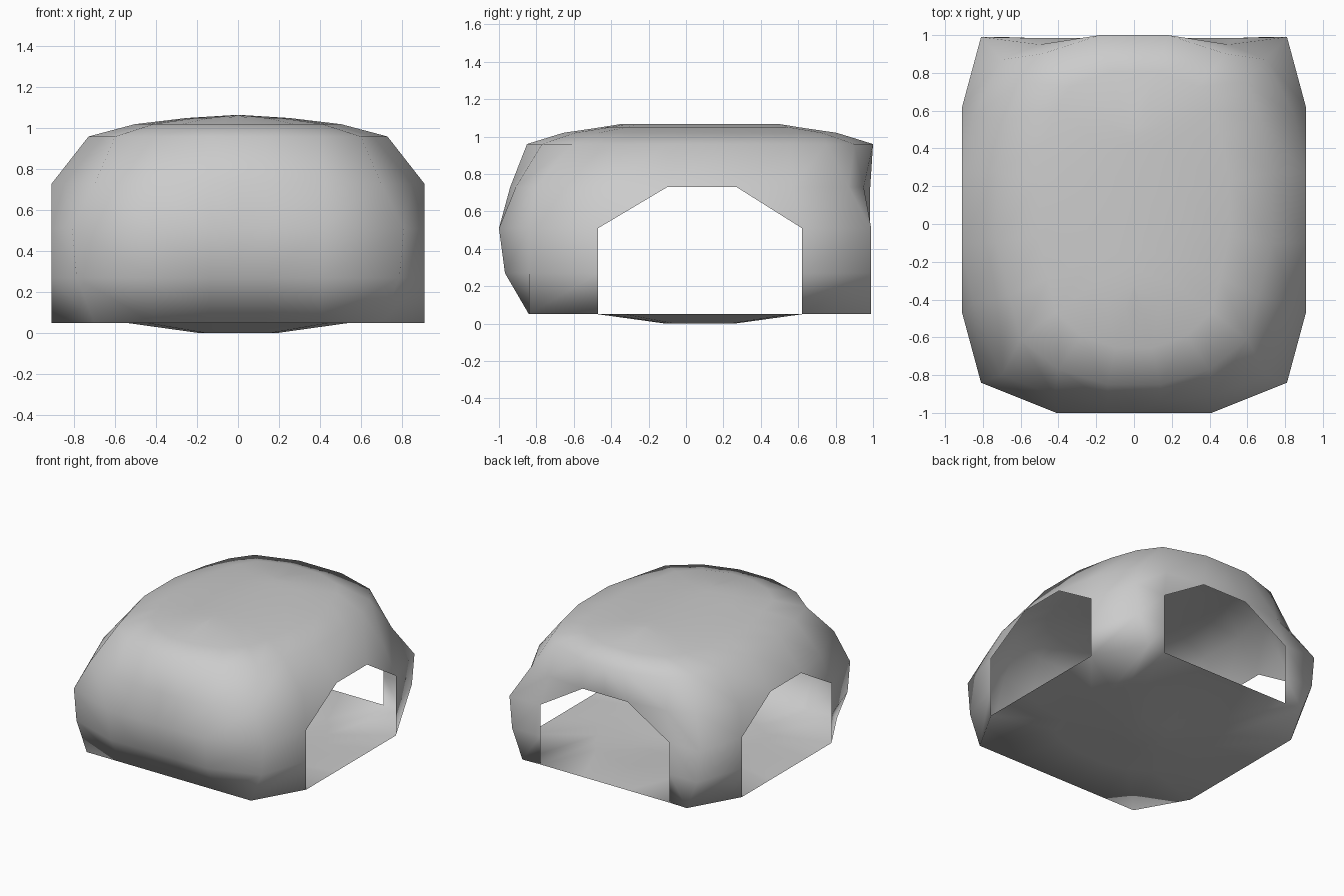
import bpy
import bmesh

default_cube = bpy.data.objects.get("Cube")
if default_cube:
    bpy.data.objects.remove(default_cube, do_unlink=True)

# Single matte grey for the whole shell
grey = bpy.data.materials.new("plain_grey")
grey.use_nodes = True
colour = (0.6, 0.6, 0.6, 1)
grey.diffuse_color = colour
grey.node_tree.nodes["Principled BSDF"].inputs["Base Color"].default_value = colour

# Plan outlines of the +x half, from front centre round to back centre
FRONT_CORNER, BACK_CORNER = 3, 8
WALL = [(0, -1), (0.14, -1), (0.41, -1), (0.81, -0.84),
        (0.91, -0.47), (0.91, -0.1), (0.91, 0.27), (0.91, 0.62),
        (0.81, 0.99), (0.55, 0.985), (0.19, 0.985), (0, 0.985)]
HAUNCH = [(0, -0.94), (0.14, -0.94), (0.42, -0.91), (0.70, -0.80),
          (0.85, -0.42), (0.91, -0.1), (0.91, 0.27), (0.85, 0.57),
          (0.70, 0.87), (0.50, 0.95), (0.19, 0.985), (0, 0.985)]
EAVES = [(0, -0.85), (0.14, -0.85), (0.40, -0.77), (0.60, -0.61),
         (0.66, -0.38), (0.73, -0.1), (0.73, 0.27), (0.67, 0.55),
         (0.60, 0.75), (0.49, 0.90), (0.18, 1), (0, 1)]
RIM = [(x, max(y, -0.84)) for x, y in WALL]
for corner in (FRONT_CORNER, BACK_CORNER):
    RIM[corner] = (0.70, RIM[corner][1])


def blend(start, end, amount):
    """Outline part way between two others."""
    return [(a + (c - a) * amount, b + (d - b) * amount)
            for (a, b), (c, d) in zip(start, end)]


def shrink(outline, across, along):
    """Outline scaled about the middle of the roof."""
    middle = 0.075
    return [(x * across, middle + (y - middle) * along) for x, y in outline]


# Rings from the floor centre, out to the rim, then up to the roof ridge
RINGS = [
    (0.0, shrink(EAVES, 0.26, 0.2)),
    (0.05, shrink(EAVES, 0.75, 0.59)),
    (0.05, RIM),
    (0.27, blend(RIM, WALL, 0.8)),
    (0.51, WALL),
    (0.73, HAUNCH),
    (0.96, EAVES),
    (1.02, shrink(EAVES, 0.69, 0.79)),
    (1.05, shrink(EAVES, 0.35, 0.57)),
    (1.066, shrink(EAVES, 0, 0.465)),
]
SILL, SHOULDER = 2, 4
SIDE_OPENING, BACK_OPENING = (4, 5, 6), (9, 10)

bm = bmesh.new()
rows = [[bm.verts.new((x, y, z)) for x, y in outline] for z, outline in RINGS]

# Floor centre
bm.faces.new(reversed(rows[0]))

# Floor, walls and roof, leaving arched openings in the sides and the back
for i in range(len(rows) - 1):
    low, high = rows[i], rows[i + 1]
    for j in range(len(low) - 1):
        corners = [low[j], low[j + 1], high[j + 1], high[j]]
        if SILL <= i <= SHOULDER and j in SIDE_OPENING + BACK_OPENING:
            if i < SHOULDER:
                continue
            # Slanted shoulders of the arch
            if j in (SIDE_OPENING[0], BACK_OPENING[0]):
                corners.remove(low[j + 1])
            elif j == SIDE_OPENING[-1]:
                corners.remove(low[j])
            else:
                continue
        bm.faces.new(corners)

bmesh.ops.remove_doubles(bm, verts=bm.verts[:], dist=0.0005)
for face in bm.faces:
    face.smooth = True

mesh = bpy.data.meshes.new("domed_shell")
bm.to_mesh(mesh)
bm.free()
mesh.materials.append(grey)
shell = bpy.data.objects.new("domed_shell", mesh)
bpy.context.collection.objects.link(shell)

# Other half
mirror = shell.modifiers.new("mirror", "MIRROR")
mirror.use_axis[0] = True
mirror.use_clip = True
mirror.merge_threshold = 0.001
